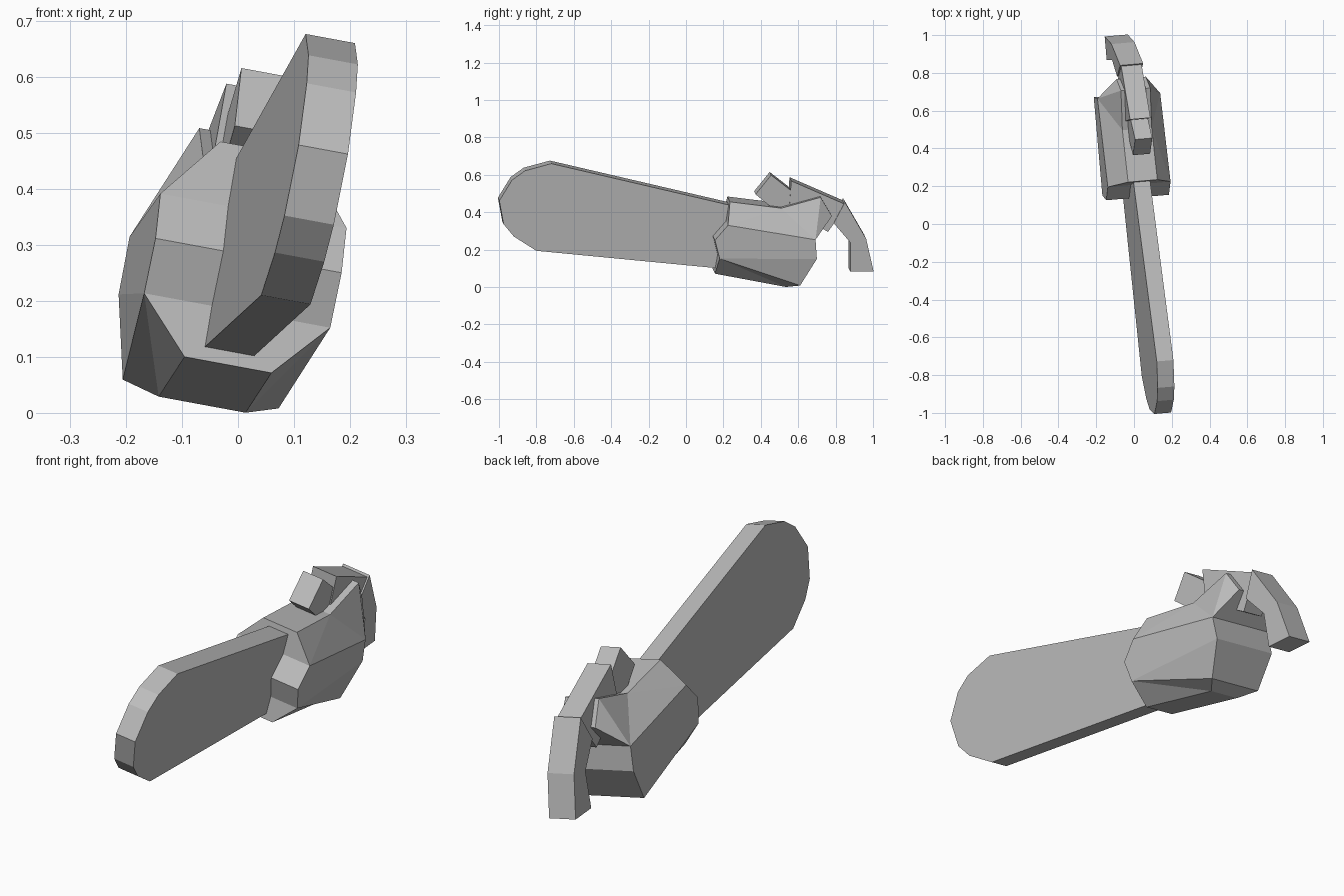
import bpy
import bmesh
from mathutils import Vector

cube = bpy.data.objects.get("Cube")
if cube:
    bpy.data.objects.remove(cube, do_unlink=True)

grey = bpy.data.materials.new("grey")
grey.use_nodes = True
grey.diffuse_color = (0.5, 0.5, 0.5, 1)
grey.node_tree.nodes["Principled BSDF"].inputs["Base Color"].default_value = (0.5, 0.5, 0.5, 1)

# The whole tool leans and turns slightly: this is its sideways direction
ACROSS = Vector((1, 0.087, -0.185))


def place(t, y, z):
    """Point of the side profile (y, z), moved t across the tool."""
    return Vector((-0.087 * y + 0.185 * z, y, z)) + t * ACROSS


def finish(name, bm):
    bmesh.ops.recalc_face_normals(bm, faces=bm.faces[:])
    mesh = bpy.data.meshes.new(name)
    bm.to_mesh(mesh)
    bm.free()
    mesh.materials.append(grey)
    obj = bpy.data.objects.new(name, mesh)
    bpy.context.collection.objects.link(obj)
    return obj


def slab(name, profile, t0, t1):
    """Side profile extruded across the tool."""
    bm = bmesh.new()
    face = bm.faces.new([bm.verts.new(place(t0, y, z)) for y, z in profile])
    new = bmesh.ops.extrude_face_region(bm, geom=[face])["geom"]
    moved = [v for v in new if isinstance(v, bmesh.types.BMVert)]
    bmesh.ops.translate(bm, verts=moved, vec=(t1 - t0) * ACROSS)
    return finish(name, bm)


# Guide bar with rounded nose
slab("guide_bar", [(0.3, 0.426), (-0.722, 0.664), (-0.862, 0.626), (-0.932, 0.576),
                   (-1.0, 0.466), (-0.977, 0.34), (-0.922, 0.274), (-0.802, 0.198),
                   (0.3, 0.092)], -0.065, 0.023)

# Handle in three bent pieces
slab("front_grip", [(0.37, 0.5), (0.453, 0.603), (0.56, 0.52), (0.55, 0.42), (0.455, 0.43)],
     -0.066, 0.025)
slab("middle_grip", [(0.56, 0.573), (0.855, 0.445), (0.757, 0.3), (0.55, 0.42)], -0.078, 0.03)
slab("rear_grip", [(0.847, 0.46), (0.96, 0.265), (1.0, 0.09), (0.875, 0.09),
                   (0.875, 0.245), (0.787, 0.348)], -0.085, 0.037)

# Engine body: wide flanks, narrower top and bottom: (y, z, half width)
WIDE, NARROW, MIDDLE = 0.166, 0.0775, -0.02
points = {
    "front_low": (0.167, 0.179, WIDE), "nose": (0.142, 0.277, WIDE),
    "front_high": (0.212, 0.357, WIDE), "rear_high": (0.68, 0.28, WIDE),
    "rear_mid": (0.687, 0.177, WIDE), "rear_low": (0.6, 0.03, 0.139),
    "top_front": (0.23, 0.466, NARROW), "top_mid": (0.505, 0.432, NARROW),
    "top_rear": (0.715, 0.49, NARROW), "tail": (0.775, 0.39, NARROW),
    "base_front": (0.15, 0.082, NARROW), "base_rear": (0.53, 0.011, NARROW),
}
bm = bmesh.new()
sides = [{k: bm.verts.new(place(MIDDLE + s * h, y, z)) for k, (y, z, h) in points.items()}
         for s in (-1, 1)]

# Strips running across, all the way round
loop = ["front_low", "nose", "front_high", "top_front", "top_mid", "top_rear", "tail",
        "rear_high", "rear_mid", "rear_low", "base_rear", "base_front"]
left, right = sides
for a, b in zip(loop, loop[1:] + loop[:1]):
    bm.faces.new((left[a], left[b], right[b], right[a]))

# Flanks and chamfers on both sides
flanks = [("front_low", "nose", "front_high", "rear_high", "rear_mid"),
          ("front_low", "rear_mid", "rear_low"),
          ("front_high", "top_front", "top_mid"), ("front_high", "top_mid", "rear_high"),
          ("top_mid", "top_rear", "rear_high"), ("top_rear", "tail", "rear_high"),
          ("front_low", "base_front", "base_rear"), ("front_low", "base_rear", "rear_low")]
for side in sides:
    for names in flanks:
        bm.faces.new([side[n] for n in names])
finish("engine_body", bm)
